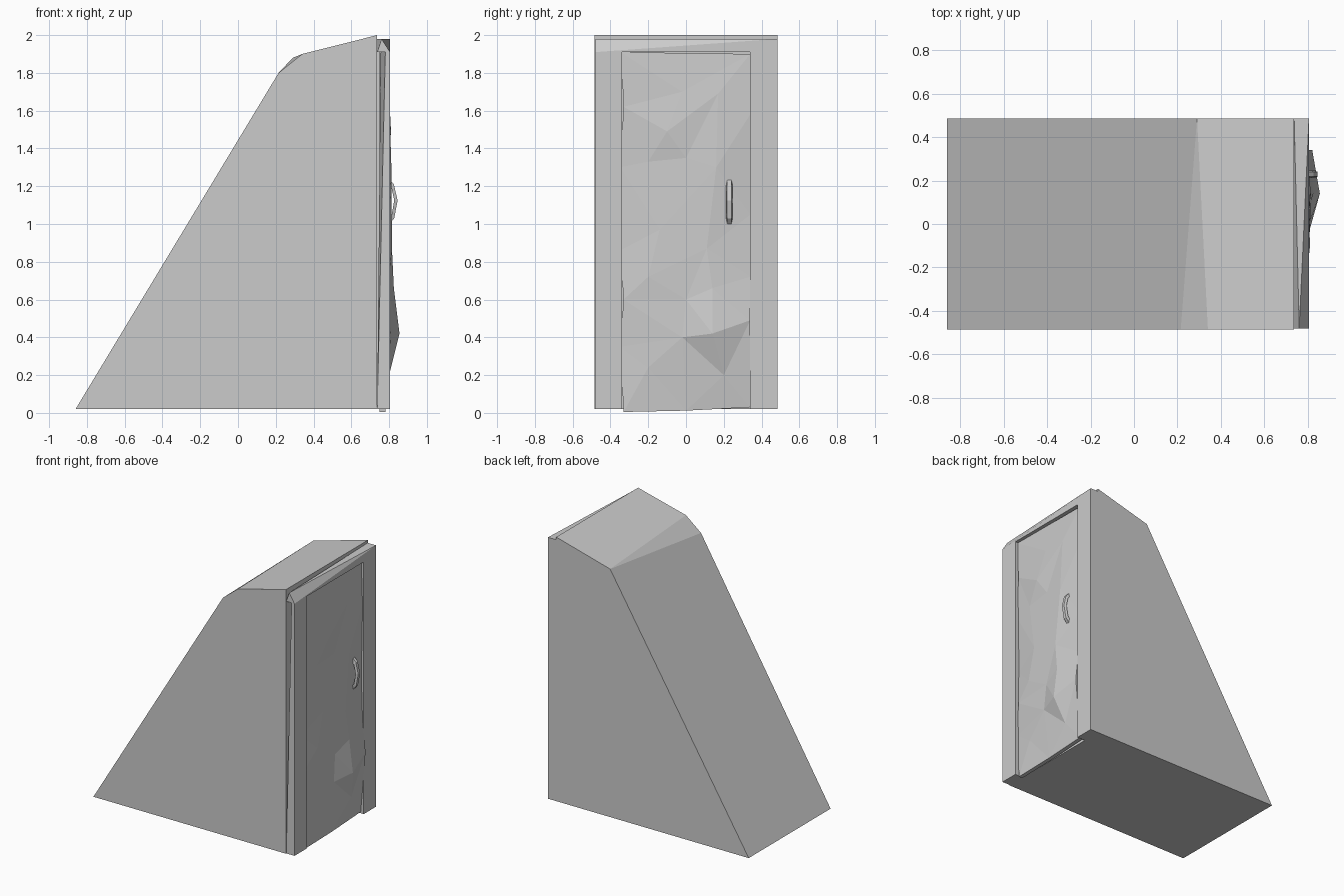
import bpy, bmesh, math
from mathutils import Vector
from mathutils.geometry import delaunay_2d_cdt

if "Cube" in bpy.data.objects:
    bpy.data.objects.remove(bpy.data.objects["Cube"])


def finish(name, bm):
    bmesh.ops.remove_doubles(bm, verts=bm.verts, dist=0.0005)
    bmesh.ops.recalc_face_normals(bm, faces=bm.faces)
    mesh = bpy.data.meshes.new(name)
    bm.to_mesh(mesh)
    bm.free()
    obj = bpy.data.objects.new(name, mesh)
    bpy.context.collection.objects.link(obj)
    return obj


def hull(name, points):
    """Flat-faced solid around a few corner points."""
    bm = bmesh.new()
    for p in points:
        bm.verts.new(p)
    bmesh.ops.convex_hull(bm, input=bm.verts)
    bmesh.ops.dissolve_limit(bm, angle_limit=math.radians(0.3), verts=bm.verts, edges=bm.edges)
    return finish(name, bm)


W, BACK, FRONT = 0.485, 0.737, 0.805

# Sloping stairwell body: the near top corner is cut, the far one is not
near = [(-0.86, 0.02), (0.215, 1.80), (0.34, 1.90), (BACK, 2.0), (BACK, 0.02)]
far = [(-0.86, 0.02), (0.29, 1.88), (BACK, 2.0), (BACK, 0.02)]
bm = bmesh.new()
a = [bm.verts.new((x, -W, z)) for x, z in near]
b = [bm.verts.new((x, W, z)) for x, z in far]
for f in (a, b, (a[0], a[1], b[1], b[0]), (a[1], a[2], b[1]),
          (a[2], a[3], b[2], b[1]), (a[3], a[4], b[3], b[2]), (a[4], a[0], b[0], b[3])):
    bm.faces.new(f)
finish("sloped_body", bm)

# Door frame: near post narrows upward, far post is square
hull("near_post", [(x, y, 0.02) for x in (BACK, FRONT) for y in (-0.48, -0.34)]
     + [(0.78, -0.48, 1.91), (FRONT, -0.48, 1.91), (0.755, -0.34, 1.91), (FRONT, -0.34, 1.91)])
hull("far_post", [(x, y, z) for x in (BACK, FRONT) for y in (0.34, W) for z in (0.02, 1.91)])

# Lintel: top face pinches to a ridge at the near end
hull("lintel", [(x, y, 1.91) for x in (BACK, FRONT) for y in (-0.48, W)]
     + [(BACK, W, 1.98), (FRONT, W, 1.98), (0.76, -0.48, 1.98)])

# Battered door: rim and dents given as (y, z, x)
rim = [(-0.33, 0.005, 0.78), (0, 0.012, 0.78), (0.34, 0.03, 0.78), (0.34, 0.49, 0.82),
       (0.34, 0.72, 0.795), (0.34, 1.05, 0.785), (0.34, 1.58, 0.795), (0.34, 1.90, 0.785),
       (-0.345, 1.91, 0.78), (-0.33, 1.62, 0.785), (-0.35, 1.3, 0.775), (-0.35, 0.86, 0.77),
       (-0.33, 0.60, 0.785), (-0.35, 0.35, 0.775)]
dents = [(-0.02, 1.70, 0.795), (0.17, 1.69, 0.80), (-0.10, 1.49, 0.81), (0.0, 1.35, 0.80),
         (-0.2, 1.33, 0.79), (0.16, 1.3, 0.812), (-0.14, 0.97, 0.80), (0.11, 0.87, 0.815),
         (0.0, 0.60, 0.805), (0.14, 0.66, 0.825), (0.14, 0.42, 0.855), (0.2, 0.2, 0.80),
         (-0.02, 0.40, 0.81), (-0.2, 0.24, 0.79), (-0.2, 0.72, 0.80)]
pts = rim + dents
n = len(rim)
co, _, faces, origin, _, _ = delaunay_2d_cdt(
    [Vector(p[:2]) for p in pts], [(i, (i + 1) % n) for i in range(n)], [], 1, 1e-5)
bm = bmesh.new()
vs = [bm.verts.new((pts[o[0]][2], c.x, c.y)) for c, o in zip(co, origin)]
for f in faces:
    bm.faces.new([vs[i] for i in f])
# Rim turned back to give the door its thickness
edges = [e for e in bm.edges if e.is_boundary]
ext = bmesh.ops.extrude_edge_only(bm, edges=edges)["geom"]
for v in ext:
    if isinstance(v, bmesh.types.BMVert):
        v.co.x = 0.75
bmesh.ops.holes_fill(bm, edges=[e for e in bm.edges if e.is_boundary], sides=0)
finish("dented_door", bm)

# Bowed pull handle
outer = [(0.80, 1.235), (0.825, 1.21), (0.845, 1.125), (0.827, 1.03), (0.80, 1.0)]
inner = [(0.80, 1.205), (0.813, 1.19), (0.827, 1.125), (0.814, 1.05), (0.80, 1.03)]
bm = bmesh.new()
rings = [[bm.verts.new((x, y, z)) for (x, z), y in
          ((o, 0.218), (o, 0.24), (i, 0.247), (i, 0.212))] for o, i in zip(outer, inner)]
for r, s in zip(rings, rings[1:]):
    for k in range(4):
        bm.faces.new((r[k], r[(k + 1) % 4], s[(k + 1) % 4], s[k]))
bm.faces.new(rings[0])
bm.faces.new(rings[-1])
finish("door_handle", bm)
